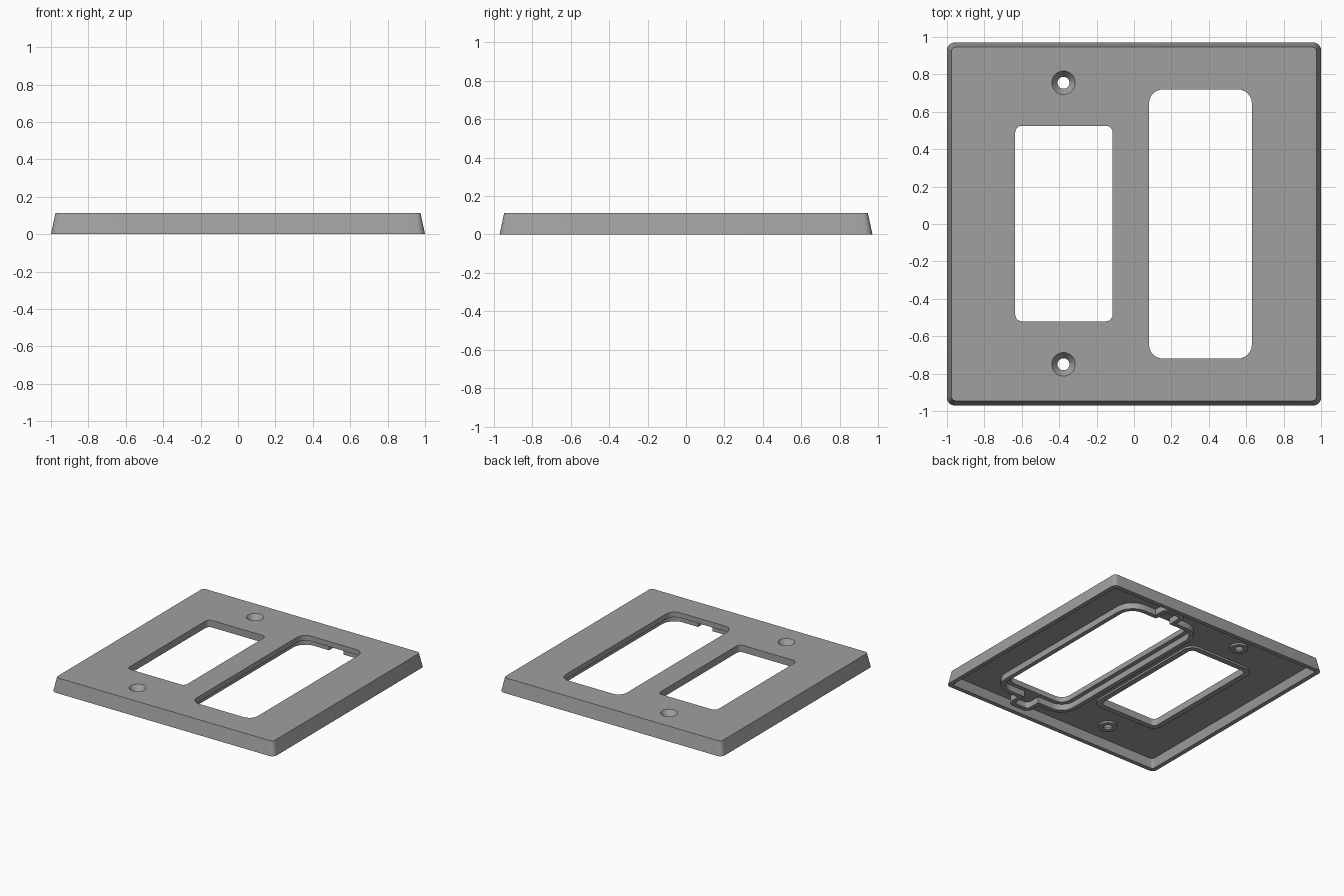
import bpy, bmesh, math

if "Cube" in bpy.data.objects:
    bpy.data.objects.remove(bpy.data.objects["Cube"])

grey = bpy.data.materials.new("grey plastic")
grey.diffuse_color = (0.35, 0.35, 0.35, 1)
grey.use_nodes = True
grey.node_tree.nodes["Principled BSDF"].inputs["Base Color"].default_value = grey.diffuse_color


def outline(x0, x1, y0, y1, r, n=6):
    """Rounded rectangle, counter-clockwise."""
    pts = []
    for cx, cy, a0 in ((x1 - r, y1 - r, 0), (x0 + r, y1 - r, 90),
                       (x0 + r, y0 + r, 180), (x1 - r, y0 + r, 270)):
        for i in range(n + 1):
            a = math.radians(a0 + 90 * i / n)
            pts.append((cx + r * math.cos(a), cy + r * math.sin(a)))
    return pts


def circle(cx, cy, r, n=32):
    return [(cx + r * math.cos(2 * math.pi * i / n),
             cy + r * math.sin(2 * math.pi * i / n)) for i in range(n)]


def loft(name, *rings):
    """Closed solid through (outline, z) rings from bottom to top."""
    bm = bmesh.new()
    loops = [[bm.verts.new((x, y, z)) for x, y in pts] for pts, z in rings]
    n = len(loops[0])
    bm.faces.new(loops[0][::-1])
    bm.faces.new(loops[-1])
    for a, b in zip(loops, loops[1:]):
        for i in range(n):
            j = (i + 1) % n
            bm.faces.new((a[i], a[j], b[j], b[i]))
    me = bpy.data.meshes.new(name)
    bm.to_mesh(me)
    bm.free()
    me.materials.append(grey)
    ob = bpy.data.objects.new(name, me)
    bpy.context.collection.objects.link(ob)
    return ob


def prism(name, pts, z0, z1):
    return loft(name, (pts, z0), (pts, z1))


def combine(target, tool, op):
    """Apply a boolean and delete the tool."""
    m = target.modifiers.new(op, 'BOOLEAN')
    m.operation, m.solver, m.object = op, 'EXACT', tool
    bpy.context.view_layer.objects.active = target
    bpy.ops.object.modifier_apply(modifier=m.name)
    bpy.data.objects.remove(tool)


def grow(box, d, r):
    x0, x1, y0, y1 = box
    return outline(x0 - d, x1 + d, y0 - d, y1 + d, r + d)


SMALL, SMALL_R = (-0.635, -0.115, -0.52, 0.525), 0.035
LARGE, LARGE_R = (0.08, 0.63, -0.72, 0.72), 0.075
FLOOR = 0.07      # underside of the face
SCREWS = [(-0.377, 0.755), (-0.377, -0.75)]

# tapered plate, hollowed from below
plate = loft("wall_plate", (outline(-1, 1, -0.97, 0.97, 0.04), 0),
             (outline(-0.976, 0.976, -0.946, 0.946, 0.025), 0.112))
combine(plate, loft("hollow",
                    (outline(-0.967, 0.967, -0.937, 0.937, 0.02), -0.01),
                    (outline(-0.95, 0.95, -0.92, 0.92, 0.02), FLOOR)), 'DIFFERENCE')

# low lip round the small opening and bosses round the screw holes
combine(plate, prism("lip", grow(SMALL, 0.045, SMALL_R), 0.055, 0.09), 'UNION')
for x, y in SCREWS:
    combine(plate, prism("boss", circle(x, y, 0.068), 0.055, 0.09), 'UNION')

# collar round the large opening, with a channel tab at each end
collar = prism("collar", grow(LARGE, 0.07, LARGE_R), 0.02, 0.085)
combine(collar, prism("tab", outline(0.255, 0.455, -0.91, 0.91, 0.05), 0.021, 0.084), 'UNION')
combine(collar, prism("collar_inside", grow(LARGE, 0.035, LARGE_R), -0.1, 0.2), 'DIFFERENCE')
combine(collar, prism("channel", outline(0.29, 0.42, -0.875, 0.875, 0.03), -0.11, 0.21), 'DIFFERENCE')
combine(plate, collar, 'UNION')

# openings and countersunk screw holes
combine(plate, prism("small_cut", outline(*SMALL, SMALL_R), -0.1, 0.3), 'DIFFERENCE')
combine(plate, prism("large_cut", outline(*LARGE, LARGE_R), -0.1, 0.3), 'DIFFERENCE')
for x, y in SCREWS:
    combine(plate, loft("screw_cut", (circle(x, y, 0.032), -0.1), (circle(x, y, 0.032), 0.068),
                        (circle(x, y, 0.063), 0.112), (circle(x, y, 0.063), 0.2)), 'DIFFERENCE')

bpy.ops.object.select_all(action='DESELECT')
plate.select_set(True)
bpy.context.view_layer.objects.active = plate
bpy.ops.object.shade_smooth_by_angle(angle=math.radians(30))
